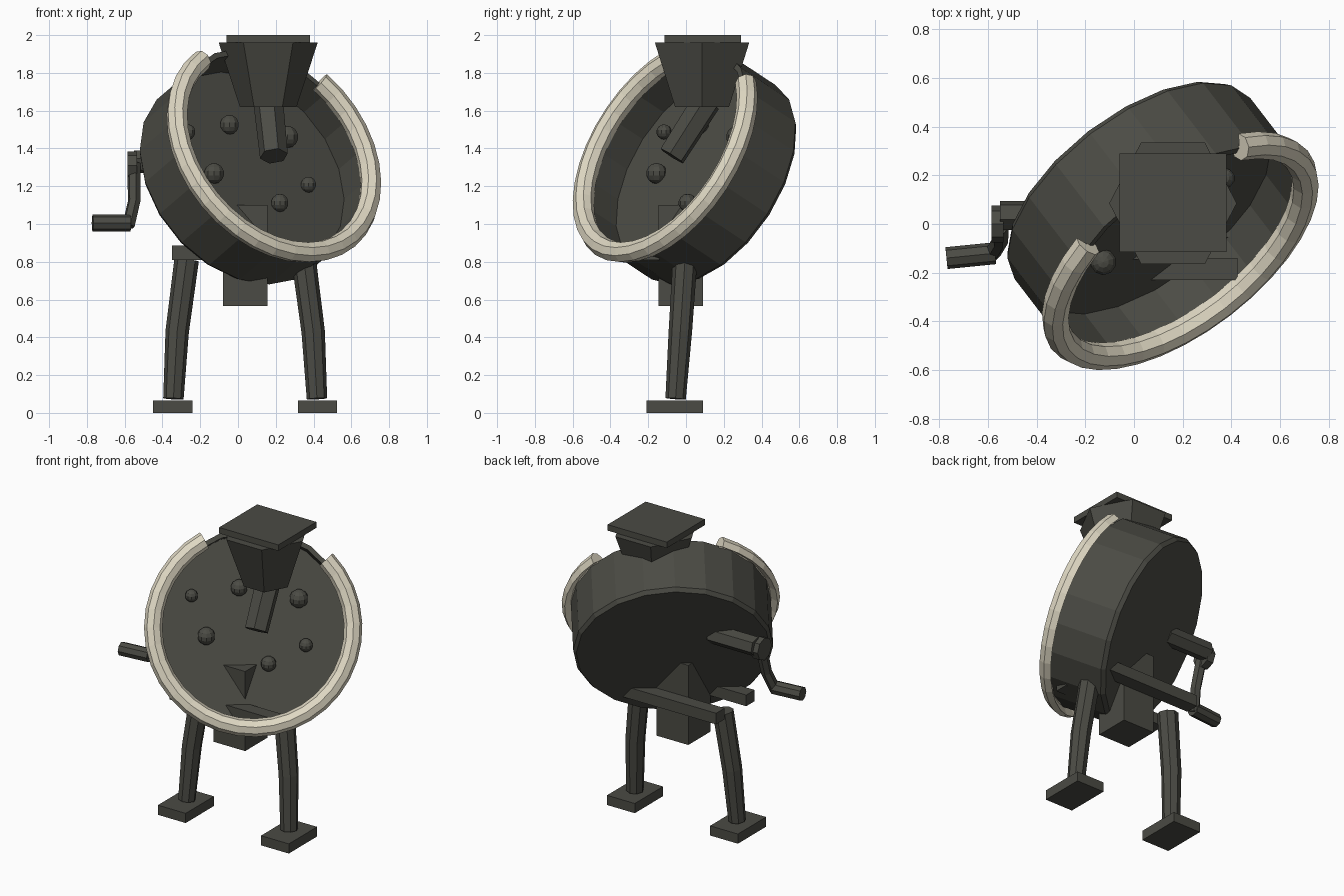
import bpy, bmesh, math
from mathutils import Vector, Matrix

cube = bpy.data.objects.get("Cube")
if cube:
    bpy.data.objects.remove(cube, do_unlink=True)


def make_material(name, color):
    mat = bpy.data.materials.new(name)
    mat.use_nodes = True
    mat.diffuse_color = color
    mat.node_tree.nodes["Principled BSDF"].inputs["Base Color"].default_value = color
    return mat


DARK = make_material("dark grey metal", (0.07, 0.07, 0.058, 1))
CREAM = make_material("cream trim", (0.74, 0.69, 0.55, 1))


def finish(name, bm, mat):
    bmesh.ops.recalc_face_normals(bm, faces=bm.faces)
    mesh = bpy.data.meshes.new(name)
    bm.to_mesh(mesh)
    bm.free()
    mesh.materials.append(mat)
    obj = bpy.data.objects.new(name, mesh)
    bpy.context.collection.objects.link(obj)
    return obj


def loft(name, loops, mat=DARK):
    """Skin a row of equal-length closed loops and cap both ends."""
    bm = bmesh.new()
    rows = [[bm.verts.new(p) for p in loop] for loop in loops]
    n = len(rows[0])
    for a, b in zip(rows, rows[1:]):
        for i in range(n):
            j = (i + 1) % n
            bm.faces.new((a[i], a[j], b[j], b[i]))
    bm.faces.new(rows[0])
    bm.faces.new(rows[-1])
    return finish(name, bm, mat)


def tube(name, path, radii, sides=8):
    """Round bar through the path points, one radius per point."""
    pts = [Vector(p) for p in path]
    side = (pts[-1] - pts[0]).orthogonal().normalized()
    loops = []
    for i, p in enumerate(pts):
        axis = (pts[min(i + 1, len(pts) - 1)] - pts[max(i - 1, 0)]).normalized()
        x = (side - axis * side.dot(axis)).normalized()
        y = axis.cross(x)
        loops.append([p + radii[i] * (x * math.cos(t) + y * math.sin(t))
                      for t in (math.tau * k / sides for k in range(sides))])
    return loft(name, loops)


def box(name, low, high):
    low, high = Vector(low), Vector(high)
    bm = bmesh.new()
    size = Matrix.Diagonal(high - low).to_4x4()
    bmesh.ops.create_cube(bm, size=1, matrix=Matrix.Translation((low + high) / 2) @ size)
    return finish(name, bm, DARK)


# Tilted frame of the drum: side and rise lie in the opening, facing looks out
centre = Vector((0.19, -0.11, 1.39))
facing = Vector((0.54, -0.703, 0.463)).normalized()
side = Vector((-facing.y, facing.x, 0)).normalized()
rise = facing.cross(side)


def in_drum(u, v, out):
    return centre + side * u + rise * v + facing * out


# Drum: open pan with a thick floor and a chamfered back
SIDES = 20
profile = [(0.58, -0.215), (0.58, 0), (0.61, 0), (0.61, -0.365), (0.592, -0.39)]
loft("drum", [[in_drum(r * math.sin(math.tau * k / SIDES),
                       r * math.cos(math.tau * k / SIDES), d)
               for k in range(SIDES)] for r, d in profile])

# Rim trim: open ring with a groove at the back that grips the drum wall
RIM_R, TUBE_R, STEPS = 0.61, 0.056, 28
rim_loops = []
for s in range(STEPS + 1):
    t = math.radians(48 + (332 - 48) * s / STEPS)
    loop = []
    for k in range(8):
        a = math.tau * k / 8
        r = 0.005 if k == 0 else TUBE_R
        radius = RIM_R + r * math.sin(a)
        loop.append(in_drum(radius * math.sin(t), radius * math.cos(t), -r * math.cos(a)))
    rim_loops.append(loop)
loft("rim_trim", rim_loops, CREAM)

# Rivet balls on the drum floor
balls = [(-0.364, 0.212, 0.04), (-0.073, 0.255, 0.052), (0.29, 0.182, 0.058),
         (-0.279, -0.036, 0.055), (0.327, -0.103, 0.042), (0.097, -0.212, 0.048)]
for i, (u, v, r) in enumerate(balls):
    bm = bmesh.new()
    bmesh.ops.create_uvsphere(bm, u_segments=10, v_segments=7, radius=r,
                              matrix=Matrix.Translation(in_drum(u, v, -0.195)))
    finish(f"floor_ball_{i + 1}", bm, DARK)

# Hopper: six-sided funnel, lid and slanted chute
loft("hopper_funnel", [[(0.16 + r * math.cos(a), 0.085 + 1.1 * r * math.sin(a), z)
                        for a in (math.tau * k / 6 for k in range(6))]
                       for r, z in ((0.15, 1.62), (0.262, 1.96))])
box("hopper_lid", (-0.06, -0.115, 1.96), (0.38, 0.29, 2.0))
tube("chute", [(0.19, -0.075, 1.36), (0.16, 0.11, 1.65)], [0.075, 0.08], 6)

# Support post clamped between two cross bars
box("support_post", (-0.08, -0.145, 0.565), (0.155, 0.09, 1.1))
for name, y in (("front_bar", -0.23), ("back_bar", 0.09)):
    box(name, (-0.35, y, 0.81), (0.425, y + 0.09, 0.885))

# Legs and feet, mirrored about the stand's middle
MID = 0.038
for label, s in (("right", -1), ("left", 1)):
    tube(f"{label}_leg", [(MID + s * 0.31, -0.005, 0.81),
                          (MID + s * 0.36, -0.03, 0.43),
                          (MID + s * 0.38, -0.055, 0.075)], [0.065, 0.062, 0.054])
    xs = sorted((MID + s * 0.28, MID + s * 0.487))
    box(f"{label}_foot", (xs[0], -0.21, 0), (xs[1], 0.09, 0.065))

# Crank on the right side
tube("crank_shaft", [(-0.22, 0.035, 1.33), (-0.55, 0.035, 1.33)], [0.062, 0.062], 6)
tube("crank_collar", [(-0.535, 0.0, 1.31), (-0.585, 0.0, 1.31)], [0.075, 0.075])
tube("crank_arm", [(-0.55, -0.01, 1.32), (-0.55, -0.07, 1.12), (-0.58, -0.12, 0.99)],
     [0.036, 0.034, 0.034], 6)
tube("crank_handle", [(-0.57, -0.12, 1.005), (-0.77, -0.14, 1.005)], [0.045, 0.045])
